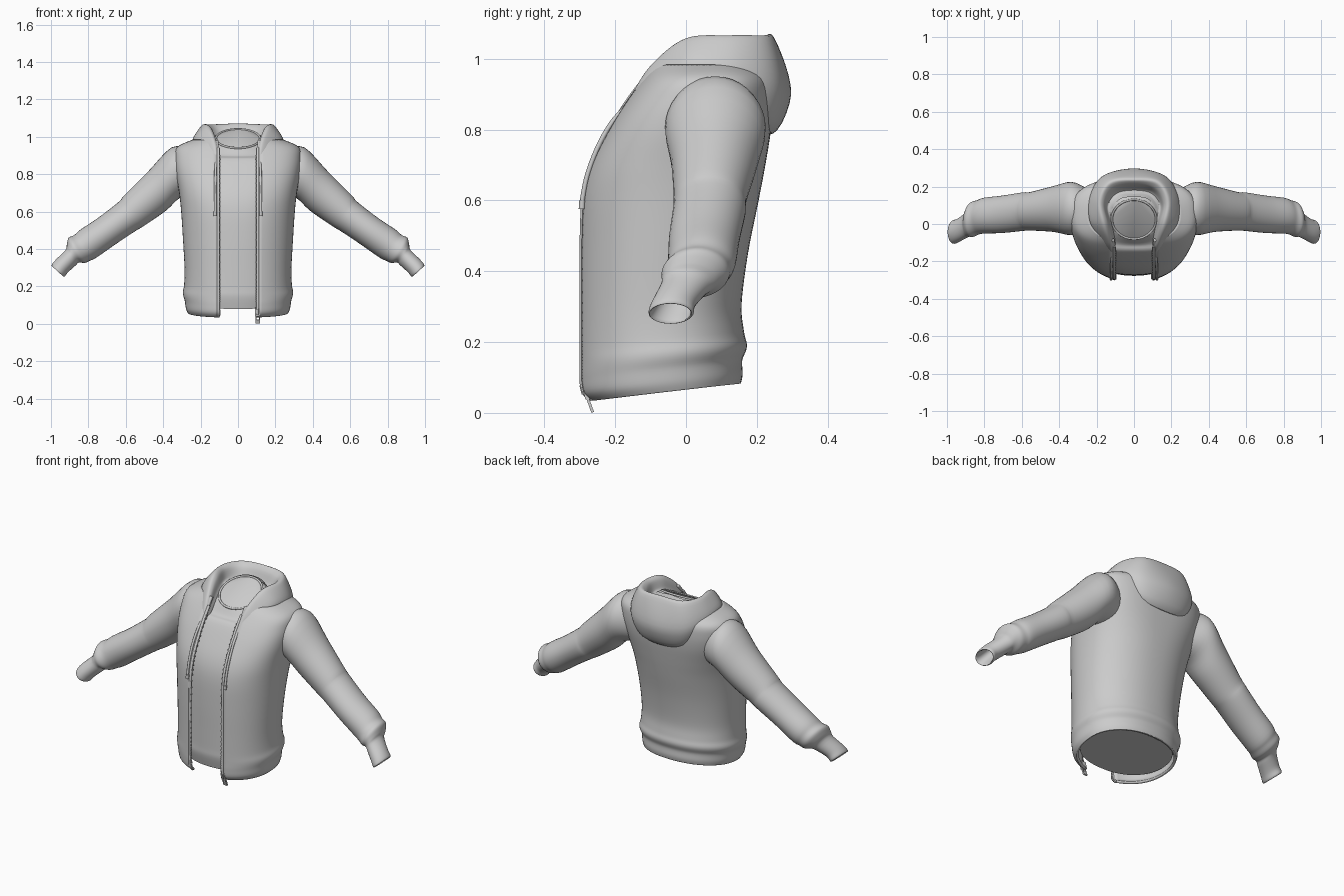
import bpy, bmesh, math
from mathutils import Vector, Matrix

if "Cube" in bpy.data.objects:
    bpy.data.objects.remove(bpy.data.objects["Cube"])


def spline(pts, n, closed=False):
    """Catmull-Rom resampling that passes through every point."""
    m, out = len(pts), []
    for i in range(m if closed else m - 1):
        if closed:
            a, b, c, d = (pts[(i + k) % m] for k in (-1, 0, 1, 2))
        else:
            a, b, c, d = (pts[min(max(i + k, 0), m - 1)] for k in (-1, 0, 1, 2))
        for s in range(n):
            t = s / n
            out.append(0.5 * (2 * b + (c - a) * t + (2 * a - 5 * b + 4 * c - d) * t * t
                              + (3 * b - a - 3 * c + d) * t ** 3))
    if not closed:
        out.append(pts[-1].copy())
    return out


def finish(name, bm, angle=50):
    bmesh.ops.recalc_face_normals(bm, faces=bm.faces)
    me = bpy.data.meshes.new(name)
    bm.to_mesh(me)
    bm.free()
    ob = bpy.data.objects.new(name, me)
    bpy.context.collection.objects.link(ob)
    bpy.ops.object.select_all(action='DESELECT')
    ob.select_set(True)
    bpy.context.view_layer.objects.active = ob
    bpy.ops.object.shade_smooth_by_angle(angle=math.radians(angle))
    return ob


def loft(name, rows, n, closed=True, caps=()):
    """Skin a smooth surface through rows of equal length."""
    cols = [spline([r[j] for r in rows], n) for j in range(len(rows[0]))]
    bm = bmesh.new()
    grid = [[bm.verts.new(c[i]) for c in cols] for i in range(len(cols[0]))]
    w = len(cols)
    for p, q in zip(grid, grid[1:]):
        for j in range(w if closed else w - 1):
            k = (j + 1) % w
            bm.faces.new((p[j], p[k], q[k], q[j]))
    for c in caps:
        bm.faces.new(grid[c])
    return finish(name, bm)


def tube(name, pts, r, closed=False):
    cu = bpy.data.curves.new(name, 'CURVE')
    cu.dimensions = '3D'
    cu.bevel_depth, cu.bevel_resolution, cu.use_fill_caps = r, 2, True
    sp = cu.splines.new('POLY')
    sp.points.add(len(pts) - 1)
    for p, v in zip(sp.points, pts):
        p.co = (*v, 1)
    sp.use_cyclic_u = closed
    sp.use_smooth = True
    ob = bpy.data.objects.new(name, cu)
    bpy.context.collection.objects.link(ob)


def boxes(name, items):
    """One mesh of boxes: (centre, size, tilt about x)."""
    bm = bmesh.new()
    for c, s, a in items:
        mat = Matrix.Translation(c) @ Matrix.Rotation(a, 4, 'X') @ Matrix.Diagonal((*s, 1))
        bmesh.ops.create_cube(bm, size=1, matrix=mat)
    return finish(name, bm, 30)


def section(z, w, yf, yb, tilt, p, gap=0.0, n=64):
    """Horizontal body outline, optionally open at the front by +-gap."""
    c = (yf + yb) / 2
    t0 = math.asin((gap / w) ** (p / 2)) if gap else 0
    df = (c - yf) / math.cos(t0) ** (2 / p)
    row = []
    for i in range(n + 1 if gap else n):
        t = t0 + (2 * math.pi - 2 * t0) * i / n
        sx, cy = math.sin(t), math.cos(t)
        x = w * math.copysign(abs(sx) ** (2 / p), sx)
        y = c - (df if cy > 0 else yb - c) * math.copysign(abs(cy) ** (2 / p), cy)
        row.append(Vector((x, y, z + tilt * (y - c))))
    return row


# Jacket body: z, half width, front y, back y, tilt, squareness
GAP = 0.105
levels = [(.062, .262, -.262, .148, .11, 2.2), (.085, .272, -.285, .153, .11, 2.2),
          (.125, .278, -.29, .152, .11, 2.2), (.165, .288, -.29, .165, .1, 2.2),
          (.21, .281, -.29, .157, .08, 2.2), (.3, .279, -.29, .15, .03, 2.2),
          (.45, .287, -.29, .168, 0, 2.2), (.6, .297, -.284, .198, 0, 2.3),
          (.7, .308, -.26, .217, 0, 2.5), (.8, .325, -.21, .233, 0, 2.7),
          (.88, .332, -.16, .238, 0, 2.7), (.94, .32, -.115, .23, 0, 2.6),
          (.978, .24, -.085, .195, 0, 2.4)]
jrows = [section(*l, gap=GAP) for l in levels]
body = loft("jacket_body", jrows, 5, closed=False)
sol = body.modifiers.new("cloth", 'SOLIDIFY')
sol.thickness, sol.offset = 0.014, 0

# Inner shirt, closed below and at the neck
srows = [section(.09, .25, -.262, .137, .05, 2.2)]
srows += [section(z, w - .016, yf + .014, yb - .016, t, p) for z, w, yf, yb, t, p in levels[3:11]]
srows += [section(.935, .24, -.112, .19, .25, 2.2), section(.99, .118, -.08, .13, .48, 2)]
loft("inner_shirt", srows, 4, caps=(0, -1))
tube("shirt_neckband", srows[-1], .006, True)

# Sleeves with gathered wrists and hollow cuffs: top x,z, bottom x,z, centre y, y radius
arm = [(.26, .935, .24, .69, .08, .11), (.355, .943, .312, .672, .083, .142),
       (.48, .815, .385, .605, .08, .122), (.605, .69, .5, .525, .068, .103),
       (.64, .65, .55, .495, .066, .103), (.75, .565, .655, .425, .052, .1),
       (.84, .505, .755, .355, .045, .096), (.875, .475, .79, .338, .036, .092),
       (.905, .46, .82, .325, .025, .094), (.915, .425, .85, .328, .012, .08),
       (.922, .395, .868, .312, -.005, .068), (.972, .345, .907, .277, -.034, .062),
       (.995, .317, .927, .253, -.042, .064), (.987, .312, .932, .262, -.041, .055),
       (.93, .37, .885, .325, -.01, .05)]
rows = []
for tx, tz, bx, bz, y, ry in arm:
    mid = Vector(((tx + bx) / 2, y, (tz + bz) / 2))
    up = Vector((tx - bx, 0, tz - bz)) / 2
    rows.append([mid + up * math.cos(a) + Vector((0, ry * math.sin(a), 0))
                 for a in (2 * math.pi * i / 36 for i in range(36))])
for side, s in (("left", 1), ("right", -1)):
    loft(side + "_sleeve", [[Vector((v.x * s, v.y, v.z)) for v in r] for r in rows], 4, caps=(0, -1))

# Lowered hood: neck side, groove, inner rim, outer rim, bulge, underside
half = [
    [(.1, -.135, .865), (.1, -.145, .875), (.105, -.157, .884), (.12, -.16, .884), (.137, -.148, .87), (.125, -.13, .85)],
    [(.105, -.08, .91), (.108, -.09, .94), (.115, -.1, .968), (.14, -.1, .977), (.187, -.085, .93), (.16, -.06, .9)],
    [(.12, .01, .96), (.128, .01, 1.0), (.142, 0, 1.045), (.175, 0, 1.053), (.237, .02, .985), (.215, .04, .93)],
    [(.115, .09, 1.005), (.14, .1, 1.0), (.162, .11, 1.055), (.195, .13, 1.058), (.237, .15, .96), (.2, .14, .88)],
    [(.07, .137, 1.025), (.09, .165, .99), (.115, .195, 1.05), (.135, .232, 1.055), (.165, .258, .91), (.125, .215, .81)],
    [(0, .145, 1.035), (0, .18, .985), (0, .215, 1.053), (0, .25, 1.058), (0, .297, .9), (0, .23, .79)]]
hood = half + [[(-x, y, z) for x, y, z in r] for r in half[-2::-1]]
loft("hood", [spline([Vector(p) for p in r], 6, True) for r in hood], 8, caps=(0, -1))

# Zip tapes, teeth and drawcords on both front edges
for side, s, row in (("left", 1, 0), ("right", -1, -1)):
    path = spline([r[row] + Vector((0, -.003, 0)) for r in jrows[:12]], 8)
    tube(side + "_zip_tape", path, .008)
    boxes(side + "_zip_teeth", [(p + Vector((-s * .007, 0, 0)), (.008, .008, .007), 0)
                                for p in path[4:84:2]])
    cord = [(.118, -.155, .875), (.12, -.205, .82), (.122, -.245, .75), (.122, -.275, .67), (.122, -.289, .6)]
    pts = spline([Vector((x * s, y - .004, z)) for x, y, z in cord], 6)
    tube(side + "_drawcord", pts, .007)
    tube(side + "_cord_tip", [pts[-1], pts[-1] + Vector((0, -.001, -.024))], .009)

# Zip slider and hanging pull tab
boxes("zip_slider", [((.105, -.28, .062), (.026, .02, .045), .25), ((.105, -.292, .066), (.01, .012, .026), .25)])
boxes("zip_pull", [((.096, -.276, .036), (.006, .008, .066), .35), ((.114, -.276, .036), (.006, .008, .066), .35),
                   ((.105, -.267, .011), (.024, .008, .02), .35), ((.105, -.287, .064), (.024, .008, .01), .35)])
